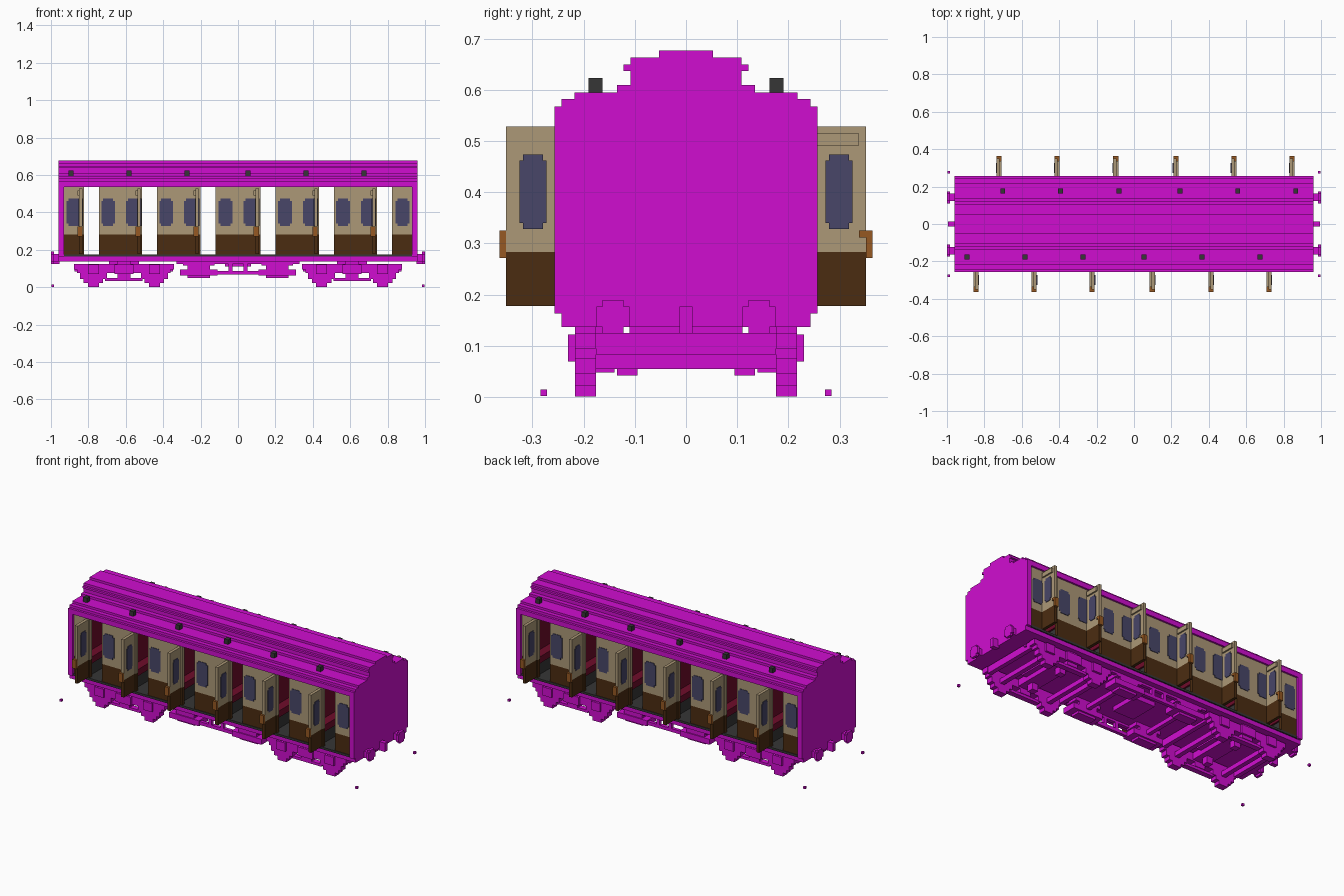
import bpy, bmesh

cube = bpy.data.objects.get("Cube")
if cube:
    bpy.data.objects.remove(cube, do_unlink=True)


def material(name, r, g, b):
    lin = [((c / 255 + 0.055) / 1.055) ** 2.4 if c > 10 else c / 3294 for c in (r, g, b)]
    m = bpy.data.materials.new(name)
    m.use_nodes = True
    m.diffuse_color = (*lin, 1)
    bsdf = m.node_tree.nodes["Principled BSDF"]
    bsdf.inputs["Base Color"].default_value = (*lin, 1)
    bsdf.inputs["Roughness"].default_value = 0.8
    return m


MAGENTA = material("magenta", 208, 13, 208)
TAN = material("tan", 172, 152, 119)
BROWN = material("dark brown", 75, 44, 17)
GLASS = material("window blue", 72, 70, 104)
BRASS = material("handle orange", 150, 88, 34)
GREY = material("dark grey", 54, 54, 54)
RED = material("seat red", 110, 12, 42)


def finish(name, bm, mat):
    mesh = bpy.data.meshes.new(name)
    bmesh.ops.recalc_face_normals(bm, faces=bm.faces)
    bm.to_mesh(mesh)
    bm.free()
    mesh.materials.append(mat)
    ob = bpy.data.objects.new(name, mesh)
    bpy.context.scene.collection.objects.link(ob)
    return ob


def boxes(name, mat, items):
    """One object from boxes given as (x0, x1, y0, y1, z0, z1)."""
    bm = bmesh.new()
    for x0, x1, y0, y1, z0, z1 in items:
        for v in bmesh.ops.create_cube(bm, size=1)["verts"]:
            v.co = ((x0 + x1) / 2 + v.co.x * abs(x1 - x0),
                    (y0 + y1) / 2 + v.co.y * abs(y1 - y0),
                    (z0 + z1) / 2 + v.co.z * (z1 - z0))
    return finish(name, bm, mat)


def extrude(name, mat, half, x0, x1):
    """Extrude a mirrored (y, z) half profile along x."""
    pts = half + [(-y, z) for y, z in reversed(half)]
    bm = bmesh.new()
    face = bm.faces.new([bm.verts.new((x0, y, z)) for y, z in pts])
    ext = bmesh.ops.extrude_face_region(bm, geom=[face])["geom"]
    bmesh.ops.translate(bm, vec=(x1 - x0, 0, 0),
                        verts=[v for v in ext if isinstance(v, bmesh.types.BMVert)])
    return finish(name, bm, mat)


def turned(items):
    """Add the copies turned half a circle about z."""
    return items + [(-b, -a, -d, -c, e, f) for a, b, c, d, e, f in items]


def both_y(items):
    return items + [(a, b, -d, -c, e, f) for a, b, c, d, e, f in items]


def four_way(items):
    items = both_y(items)
    return items + [(-b, -a, c, d, e, f) for a, b, c, d, e, f in items]


# Stepped roof and end walls
ROOF = [(0.257, 0.567), (0.243, 0.567), (0.243, 0.582), (0.218, 0.582),
        (0.218, 0.595), (0.135, 0.595), (0.135, 0.609), (0.108, 0.609),
        (0.108, 0.637), (0.122, 0.637), (0.122, 0.649), (0.108, 0.649),
        (0.108, 0.663), (0.053, 0.663), (0.053, 0.677)]
extrude("roof", MAGENTA, [(0.257, 0.537)] + ROOF, -0.955, 0.955)
END = [(0.243, 0.137), (0.243, 0.163), (0.257, 0.163)] + ROOF
extrude("end_wall_left", MAGENTA, END, 0.93, 0.96)
extrude("end_wall_right", MAGENTA, END, -0.96, -0.93)

# Underframe and floor
boxes("underframe", MAGENTA, [(-0.955, 0.955, -0.243, 0.243, 0.137, 0.163)])
boxes("floor", GREY, [(-0.93, 0.93, -0.25, 0.25, 0.163, 0.176)])

# Side panels between the doorways
DOORS = [-0.783, -0.473, -0.160, 0.160, 0.473, 0.783]
HALF = 0.041
edges = [-0.93] + [d + s * HALF for d in DOORS for s in (-1, 1)] + [0.93]
panels = list(zip(edges[::2], edges[1::2]))
boxes("lower_side_panels", BROWN,
      both_y([(a, b, 0.225, 0.246, 0.176, 0.283) for a, b in panels]))
boxes("upper_side_panels", TAN,
      both_y([(a, b, 0.225, 0.246, 0.283, 0.537) for a, b in panels]))

# Side windows with notched corners
centres = [-0.88, 0.88]
for c in (-0.628, -0.318, 0, 0.318, 0.628):
    centres += [c - 0.066, c + 0.066]
panes = []
for c in centres:
    panes += [(c - 0.037, c + 0.037, 0.222, 0.249, 0.34, 0.462),
              (c - 0.027, c + 0.027, 0.222, 0.249, 0.328, 0.474)]
boxes("side_windows", GLASS, both_y(panes))

# Open doors, hinged beside each doorway
HINGES = [-0.84, -0.529, -0.219, 0.102, 0.417, 0.727]
low, high, glass, handle, hood = [], [], [], [], []
for x in HINGES:
    low.append((x - 0.009, x + 0.009, -0.351, -0.244, 0.178, 0.283))
    high.append((x - 0.009, x + 0.009, -0.351, -0.244, 0.283, 0.528))
    glass += [(x - 0.012, x + 0.012, -0.325, -0.272, 0.34, 0.462),
              (x - 0.012, x + 0.012, -0.318, -0.279, 0.328, 0.474)]
    hood.append((x - 0.018, x - 0.009, -0.337, -0.257, 0.49, 0.516))
    handle += [(x - 0.009, x + 0.009, -0.364, -0.351, 0.272, 0.325),
               (x - 0.018, x - 0.009, -0.351, -0.338, 0.312, 0.325),
               (x - 0.018, x - 0.009, -0.364, -0.351, 0.272, 0.325)]
boxes("door_lower_halves", BROWN, turned(low))
boxes("door_upper_halves", TAN, turned(high))
boxes("door_windows", GLASS, turned(glass))
boxes("door_handles", BRASS, turned(handle))
boxes("door_vent_hoods", TAN, turned(hood))

# Compartment partitions and seats
walls, bases, seats = [], [], []
for a, b in panels:
    m = (a + b) / 2
    if abs(m) < 0.8:
        walls.append((m - 0.008, m + 0.008, -0.225, 0.225, 0.176, 0.537))
        sides = (-1, 1)
    else:
        sides = (-1,) if m > 0 else (1,)
        m = 0.93 if m > 0 else -0.93
    for s in sides:
        def slab(d0, d1, z0, z1):
            x0, x1 = sorted((m + s * d0, m + s * d1))
            return (x0, x1, -0.222, 0.222, z0, z1)
        bases.append(slab(0.008, 0.09, 0.176, 0.25))
        seats += [slab(0.008, 0.1, 0.25, 0.29), slab(0.008, 0.045, 0.29, 0.52)]
boxes("partitions", BROWN, walls)
boxes("seat_bases", GREY, bases)
boxes("seats", RED, seats)

# Roof lamps
lamps = []
for x in (-0.893, -0.583, -0.273, 0.053, 0.364, 0.674):
    lamps += [(x - 0.013, x + 0.013, -0.19, -0.163, 0.595, 0.623),
              (-x - 0.041, -x - 0.015, 0.163, 0.19, 0.595, 0.623)]
boxes("roof_lamps", GREY, lamps)

# Buffers, couplers and corner markers
boxes("buffers", MAGENTA, four_way([
    (0.955, 0.985, 0.122, 0.163, 0.137, 0.177),
    (0.985, 1.0, 0.11, 0.175, 0.137, 0.177),
    (0.985, 1.0, 0.122, 0.163, 0.124, 0.19)]))
boxes("couplers", MAGENTA, turned([(0.955, 0.995, -0.013, 0.013, 0.124, 0.177)]))
boxes("corner_markers", MAGENTA, four_way([(0.985, 0.998, 0.271, 0.284, 0.002, 0.015)]))

# Bogies: stepped wheel plates, side frames and cross beams
for c, name in ((-0.61, "right_bogie"), (0.61, "left_bogie")):
    side = [(c - 0.267, c + 0.267, 0.176, 0.217, 0.095, 0.125),
            (c - 0.25, c + 0.25, 0.176, 0.217, 0.075, 0.095),
            (c - 0.035, c + 0.035, 0.176, 0.217, 0.05, 0.137),
            (c - 0.1, c + 0.1, 0.18, 0.213, 0.034, 0.05),
            (c - 0.05, c + 0.05, 0.217, 0.23, 0.07, 0.122),
            (c - 0.02, c + 0.02, 0.095, 0.135, 0.042, 0.085)]
    cross = [(c - 0.05, c + 0.05, -0.176, 0.176, 0.083, 0.125),
             (c - 0.08, c + 0.08, -0.11, 0.11, 0.11, 0.137)]
    for s in (-1, 1):
        w = c + s * 0.163
        e = c + s * 0.25
        side += [(w - 0.072, w + 0.072, 0.176, 0.217, 0.045, 0.08),
                 (w - 0.052, w + 0.052, 0.176, 0.217, 0.023, 0.045),
                 (w - 0.03, w + 0.03, 0.176, 0.217, 0.001, 0.023),
                 (w - 0.03, w + 0.03, 0.217, 0.23, 0.07, 0.122)]
        cross += [(w - 0.014, w + 0.014, -0.176, 0.176, 0.055, 0.083),
                  (e - 0.013, e + 0.013, -0.176, 0.176, 0.083, 0.125)]
    boxes(name, MAGENTA, both_y(side) + cross)

# Underfloor equipment boxes and truss
gear = []
for c in (-0.21, 0.21):
    gear += [(c - 0.085, c + 0.085, 0.13, 0.21, 0.115, 0.14),
             (c - 0.06, c + 0.06, 0.13, 0.21, 0.095, 0.115),
             (c - 0.1, c + 0.1, 0.13, 0.217, 0.062, 0.095),
             (c - 0.06, c + 0.06, 0.14, 0.2, 0.048, 0.062)]
gear += [(-0.12, 0.12, 0.19, 0.21, 0.068, 0.088)]
gear += [(x - 0.01, x + 0.01, 0.19, 0.21, 0.08, 0.14) for x in (-0.04, 0.04)]
gear += [(-0.33, 0.33, 0.19, 0.21, 0.124, 0.14)]
boxes("underfloor_gear", MAGENTA, both_y(gear)
      + [(x - 0.012, x + 0.012, -0.2, 0.2, 0.085, 0.11) for x in (-0.21, 0.21)]
      + [(-0.07, 0.07, -0.09, 0.09, 0.11, 0.14)])
